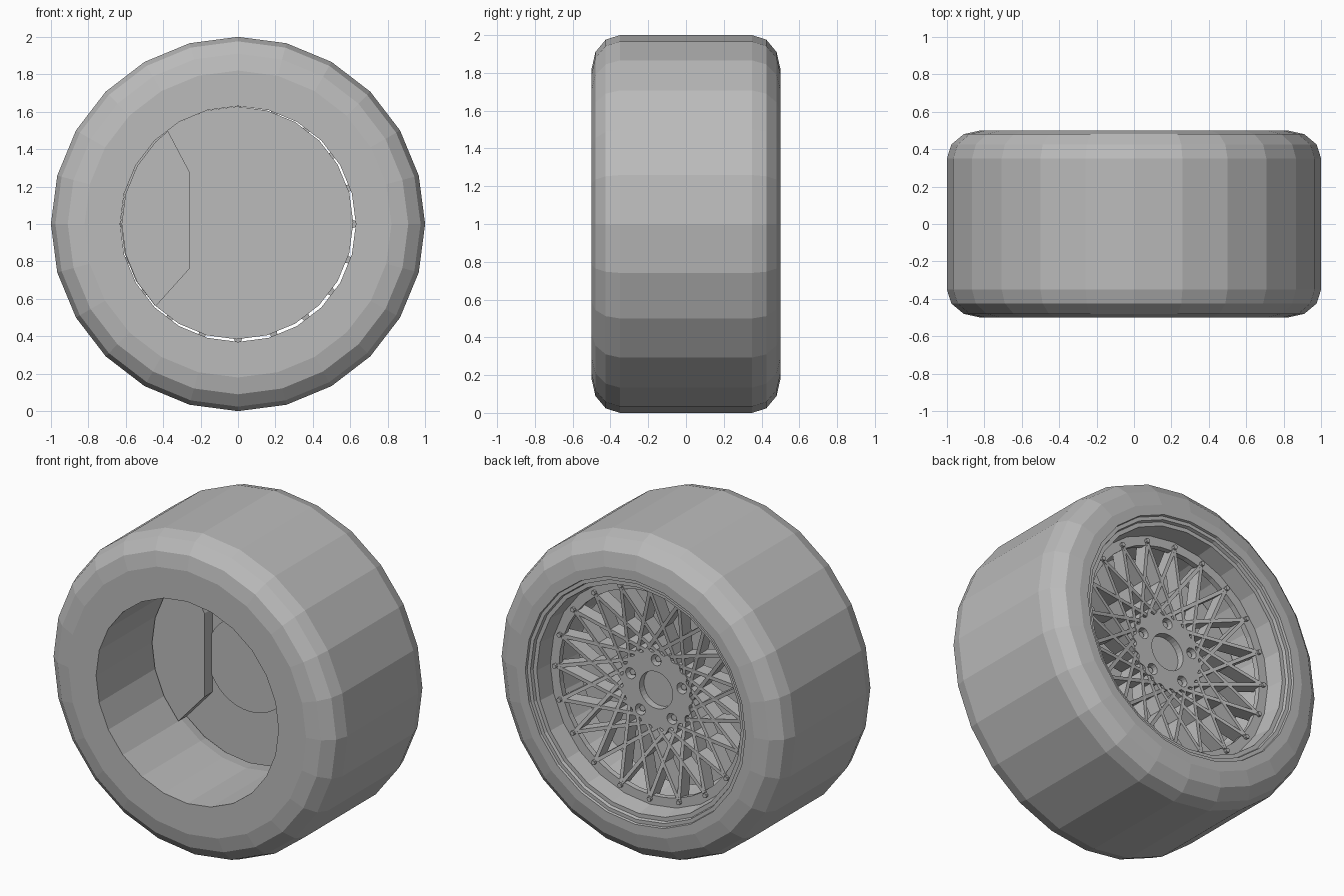
import bpy, bmesh
from math import sin, cos, pi, radians
from mathutils import Matrix, Vector

cube = bpy.data.objects.get("Cube")
if cube:
    bpy.data.objects.remove(cube)

grey = bpy.data.materials.new("plain grey")
grey.use_nodes = True
colour = (0.5, 0.5, 0.5, 1)
grey.diffuse_color = colour
grey.node_tree.nodes["Principled BSDF"].inputs["Base Color"].default_value = colour

AXLE = 1.0
SPOKES = 20


def polar(r, a, y):
    return Vector((r * cos(a), y, AXLE + r * sin(a)))


def finish(name, bm):
    bmesh.ops.recalc_face_normals(bm, faces=bm.faces)
    mesh = bpy.data.meshes.new(name)
    bm.to_mesh(mesh)
    bm.free()
    mesh.materials.append(grey)
    ob = bpy.data.objects.new(name, mesh)
    bpy.context.collection.objects.link(ob)
    return ob


def revolve(name, profile, sides=24):
    """Closed (radius, y) section turned around the axle."""
    bm = bmesh.new()
    rings = [[bm.verts.new(polar(r, 2 * pi * i / sides, y)) for r, y in profile]
             for i in range(sides)]
    n = len(profile)
    for i in range(sides):
        a, b = rings[i], rings[(i + 1) % sides]
        for j in range(n):
            k = (j + 1) % n
            bm.faces.new((a[j], a[k], b[k], b[j]))
    return finish(name, bm)


def prism(name, outline, y0, y1, centre=(0, 0)):
    """Flat (radius, angle) outline extruded along the axle."""
    bm = bmesh.new()
    shift = Vector((centre[0], 0, centre[1]))
    face = bm.faces.new([bm.verts.new(polar(r, a, y0) + shift) for r, a in outline])
    ext = bmesh.ops.extrude_face_region(bm, geom=[face])
    verts = [v for v in ext["geom"] if isinstance(v, bmesh.types.BMVert)]
    bmesh.ops.translate(bm, verts=verts, vec=(0, y1 - y0, 0))
    return finish(name, bm)


def circle(r, sides):
    return [(r, 2 * pi * i / sides) for i in range(sides)]


def cut(target, cutter):
    mod = target.modifiers.new("cut", "BOOLEAN")
    mod.operation = "DIFFERENCE"
    mod.solver = "EXACT"
    mod.object = cutter
    bpy.context.view_layer.objects.active = target
    bpy.ops.object.modifier_apply(modifier=mod.name)
    bpy.data.objects.remove(cutter)


# Tyre with rounded shoulders
shoulder = [(0.82 + 0.18 * cos(t), 0.35 + 0.15 * sin(t))
            for t in (0, pi / 6, pi / 3, pi / 2)]
revolve("tyre", [(0.63, -0.5)] + [(r, -y) for r, y in reversed(shoulder)] + shoulder
        + [(0.76, 0.5), (0.75, 0.45), (0.70, 0.3), (0.66, 0.0), (0.63, -0.05)])

# Rim barrel with stepped outer lip
revolve("rim_barrel", [(0.76, 0.46), (0.76, 0.485), (0.735, 0.485), (0.73, 0.465),
                       (0.705, 0.465), (0.69, 0.33), (0.66, 0.3), (0.63, 0.08),
                       (0.63, -0.06), (0.70, 0.0), (0.74, 0.4)])
revolve("spoke_ring", [(0.632, 0.315), (0.632, 0.35), (0.695, 0.35), (0.695, 0.315)], 40)

# Crossing spokes, two from each rivet
bm = bmesh.new()
for i in range(SPOKES):
    a = 2 * pi * i / SPOKES
    for side in (1, -1):
        outer = polar(0.645, a, 0.315)
        inner = polar(0.235, a + side * radians(36), 0.245)
        along = outer - inner
        x = along.normalized()
        z = x.cross(Vector((0, 1, 0))).normalized()
        y = z.cross(x)
        frame = Matrix((x, y, z)).transposed().to_4x4()
        frame.translation = (outer + inner) / 2
        size = Matrix.Diagonal((along.length, 0.085, 0.022, 1))
        bmesh.ops.create_cube(bm, size=1, matrix=frame @ size)
finish("spokes", bm)

# Rivets on the ring
for i in range(SPOKES):
    a = 2 * pi * i / SPOKES
    prism("rivet", circle(0.014, 8), 0.34, 0.368, (0.655 * cos(a), 0.655 * sin(a)))

# Scalloped hub with centre bore and bolt holes
teeth = [(0.25 if i % 4 < 2 else 0.232, 2 * pi * i / 80) for i in range(80)]
hub = prism("hub", teeth, 0.22, 0.295)
cut(hub, prism("bore_cutter", circle(0.115, 32), 0.25, 0.4))
for i in range(5):
    a = pi / 2 + 2 * pi * i / 5
    spot = (0.186 * cos(a), 0.186 * sin(a))
    cut(hub, prism("bolt_cutter", circle(0.034, 16), 0.24, 0.4, spot))
    prism("wheel_bolt", circle(0.02, 6), 0.235, 0.275, spot)
prism("axle_flange", circle(0.2, 32), 0.15, 0.23)

# Brake disc, its centre and the caliper
prism("brake_disc", circle(0.622, 24), 0.12, 0.17, (-0.006, 0.006))
prism("disc_centre", circle(0.29, 40), 0.112, 0.14)
corners = [(-0.26, 0.28), (-0.26, -0.24), (-0.44, -0.44)]
arc = [(0.622, radians(d)) for d in range(225, 119, -15)] + [(0.622, radians(127))]
arc = [(0.622, radians(d)) for d in (225, 210, 195, 180, 165, 150, 135, 127)]
edge = [(Vector(c).length, Vector((1, 0)).angle_signed(Vector(c)) * -1) for c in corners[:2]]
prism("brake_caliper", edge + arc, 0.04, 0.13)
